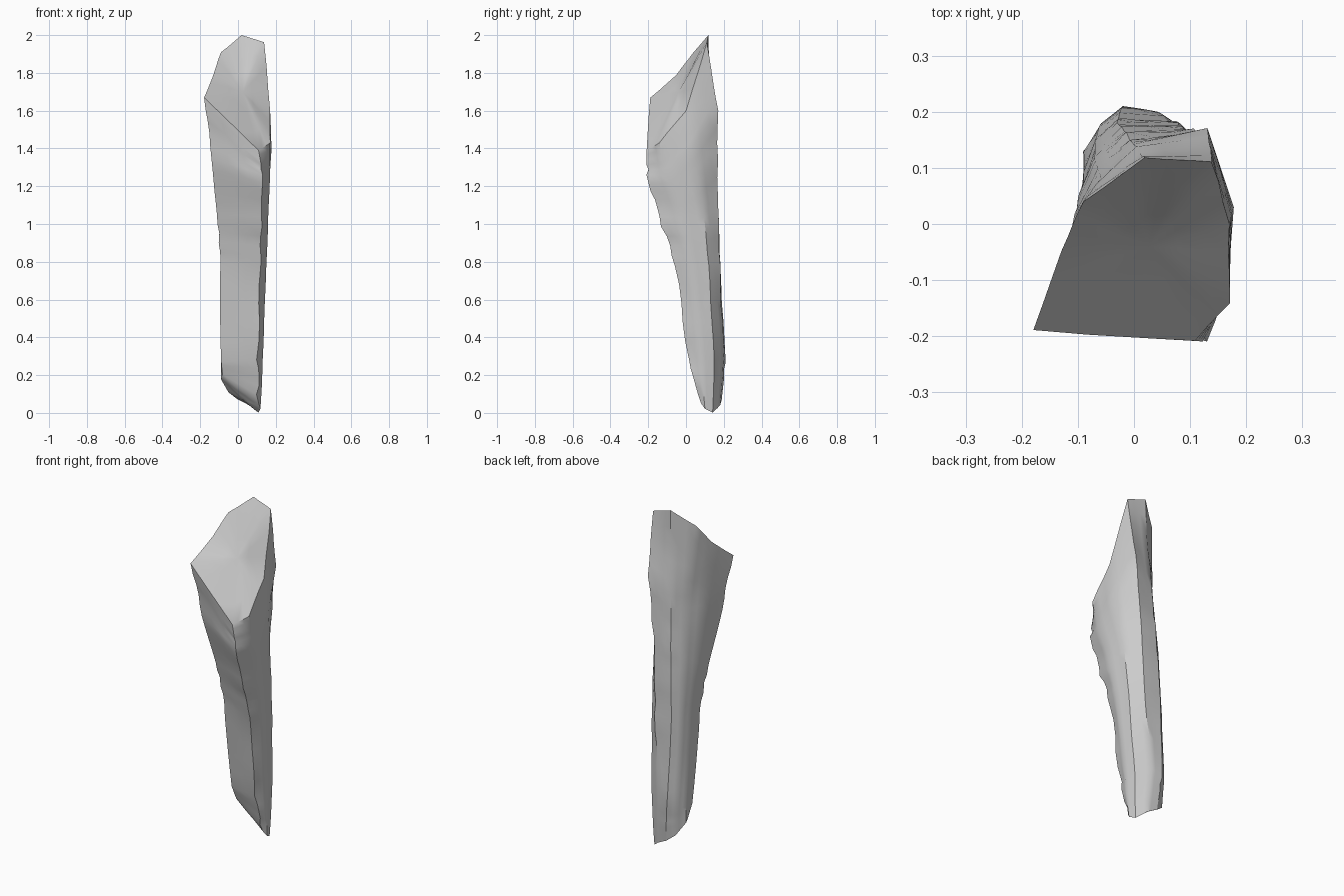
import bpy, bmesh, math, random
from mathutils import Vector, noise

random.seed(11)
old = bpy.data.objects.get("Cube")
if old:
    bpy.data.objects.remove(old, do_unlink=True)

# Long edges of the shard, top to bottom, in hundredths of a unit
RAILS = {
    "front_ridge": [(11, -21, 139), (13, -21, 126), (13, -15, 104), (12, -6, 78), (11, 1, 28), (11, 8, 5)],
    "right_shoulder": [(17, -14, 143), (17, -10, 126), (16, -2, 104), (15, 3, 78), (13, 8, 28), (12, 10, 2)],
    "right_bulge": [(17, 0, 160), (18, 3, 140), (15, 9, 110), (14, 12, 78), (12, 15, 28), (11, 14, 0)],
    "back_right": [(14, 11, 196), (13, 17, 160), (9, 17, 116), (8, 18, 80), (4, 20, 30), (6, 18, 4)],
    "back_crest": [(2, 12, 200), (0, 14, 150), (-2, 17, 115), (-3, 18, 80), (-2, 21, 27), (0, 19, 7)],
    "back_left": [(-9, 4, 191), (-6, 8, 150), (-7, 11, 115), (-7, 14, 80), (-6, 18, 27), (-5, 17, 11)],
    "left_hollow": [(-13, -5, 179), (-11, -1, 150), (-10, 4, 110), (-9, 8, 80), (-9, 13, 27), (-9, 13, 18)],
    "left_edge": [(-18, -19, 167), (-14, -14, 135), (-11, -5, 105), (-10, 0, 80), (-9, 7, 27), (-8, 10, 19)],
}
CHIPPED = {"front_ridge": 0.012, "back_right": 0.006, "back_crest": 0.006, "left_edge": 0.007}
STEPS = 5   # rings between two rail points
SPLIT = 3   # columns between two rails


def sample(points, t):
    """Point at parameter t along a rail."""
    i = min(int(t), len(points) - 2)
    return Vector(points[i]).lerp(Vector(points[i + 1]), t - i) / 100


def roughen(p, amount):
    """Uneven knapped surface."""
    q = Vector((p.x * 9, p.y * 9, p.z * 6))
    return p + noise.noise_vector(q) * amount


def make_ring(t):
    """Closed cross-section through all rails, with flakes knocked off its edges."""
    corners = []
    for name, points in RAILS.items():
        p = sample(points, t)
        if 0 < t < len(points) - 1 and random.random() < 0.25:
            axis = Vector((0.03, 0.06, p.z))
            p += (axis - p).normalized() * CHIPPED.get(name, 0)
        corners.append(p)
    ring = []
    for k, a in enumerate(corners):
        b = corners[(k + 1) % len(corners)]
        for s in range(SPLIT):
            ring.append(roughen(a.lerp(b, s / SPLIT), 0.004))
    return ring


def bridge(bm, upper, lower):
    n = len(upper)
    for i in range(n):
        j = (i + 1) % n
        bm.faces.new((upper[i], lower[i], lower[j], upper[j]))


def close_end(bm, ring, depth):
    """Broken end face: shrinking rings that meet in a slightly sunken centre."""
    centre = sum((v.co for v in ring), Vector()) / len(ring)
    outer = ring
    for f in (0.7, 0.35):
        inner = []
        for v in ring:
            p = centre.lerp(v.co, f)
            p.z -= depth * (1 - f)
            inner.append(bm.verts.new(roughen(p, 0.004)))
        bridge(bm, outer, inner)
        outer = inner
    hub = bm.verts.new(centre - Vector((0, 0, depth)))
    for i, v in enumerate(outer):
        bm.faces.new((v, hub, outer[(i + 1) % len(outer)]))


# Stone shard body
bm = bmesh.new()
levels = len(RAILS["left_edge"]) - 1
rings = []
for r in range(levels * STEPS + 1):
    rings.append([bm.verts.new(p) for p in make_ring(r / STEPS)])
for upper, lower in zip(rings, rings[1:]):
    bridge(bm, upper, lower)
close_end(bm, rings[0], 0.02)
close_end(bm, rings[-1], 0.01)
bmesh.ops.recalc_face_normals(bm, faces=bm.faces)

mesh = bpy.data.meshes.new("stone_shard")
bm.to_mesh(mesh)
bm.free()
shard = bpy.data.objects.new("stone_shard", mesh)
bpy.context.collection.objects.link(shard)

# Grey stone colour
stone = bpy.data.materials.new("grey_stone")
stone.use_nodes = True
colour = (0.6, 0.6, 0.6, 1)
stone.diffuse_color = colour
stone.node_tree.nodes["Principled BSDF"].inputs["Base Color"].default_value = colour
mesh.materials.append(stone)

# Soft faces with crisp broken edges
bpy.ops.object.select_all(action="DESELECT")
shard.select_set(True)
bpy.context.view_layer.objects.active = shard
bpy.ops.object.shade_smooth_by_angle(angle=math.radians(32))
